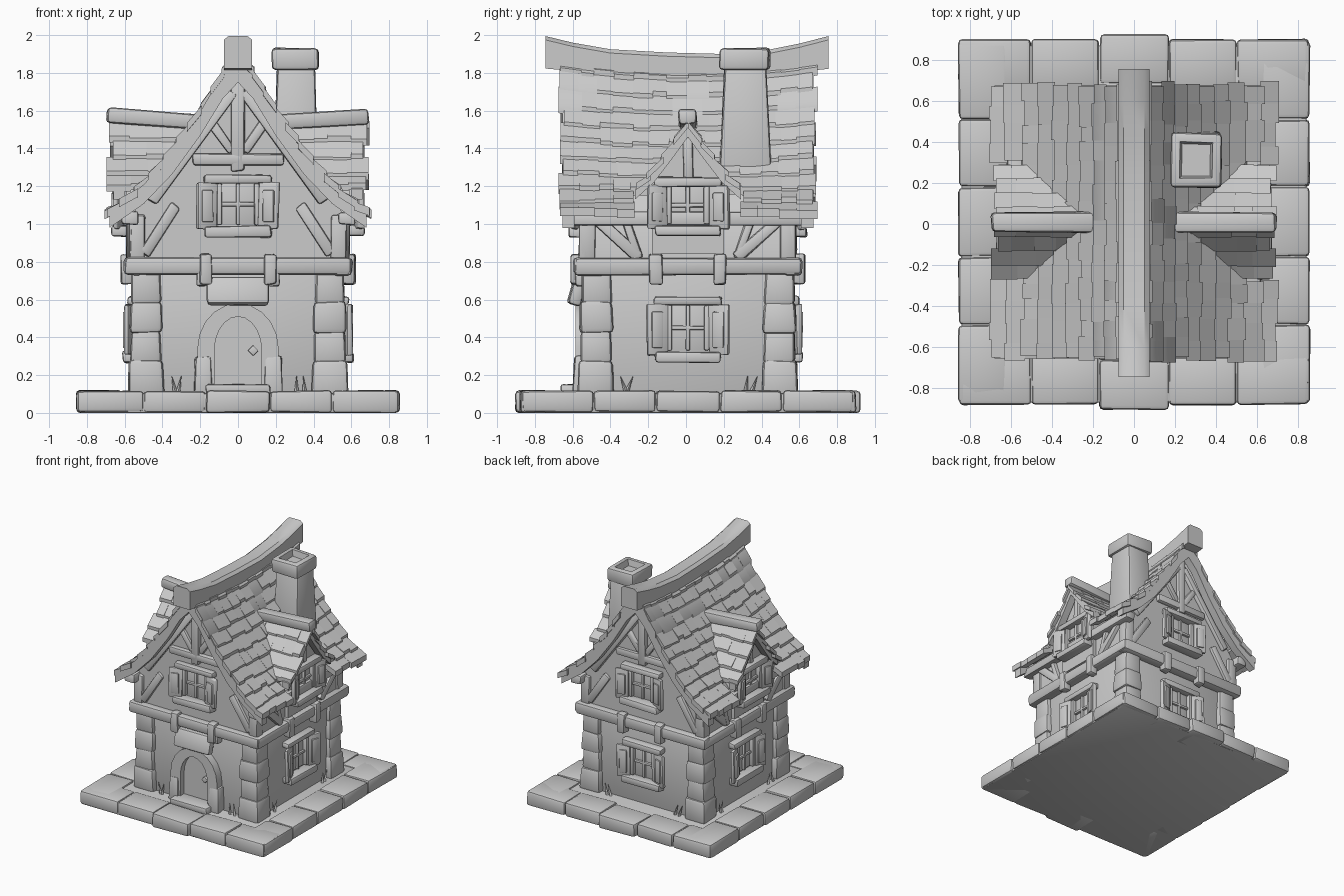
import bpy, bmesh, math, random
from mathutils import Matrix, Vector, Euler

if "Cube" in bpy.data.objects:
    bpy.data.objects.remove(bpy.data.objects["Cube"])

random.seed(4)
stone = bpy.data.materials.new("light grey")
stone.diffuse_color = (0.6, 0.6, 0.6, 1)
stone.use_nodes = True
stone.node_tree.nodes["Principled BSDF"].inputs["Base Color"].default_value = stone.diffuse_color


def frame(deg, y=0.01):
    """Local frame of one house side: x along the wall, -y outward, z up."""
    return Matrix.Translation((0, y, 0)) @ Matrix.Rotation(math.radians(deg), 4, 'Z')


FRONT, RIGHT, BACK, LEFT = (frame(a) for a in (0, 90, 180, 270))
SIDES = (FRONT, RIGHT, BACK, LEFT)


def finish(bm, name, M):
    bmesh.ops.recalc_face_normals(bm, faces=bm.faces)
    bm.transform(M)
    me = bpy.data.meshes.new(name)
    bm.to_mesh(me)
    bm.free()
    me.shade_smooth()
    me.set_sharp_from_angle(angle=math.radians(38))
    me.materials.append(stone)
    ob = bpy.data.objects.new(name, me)
    bpy.context.collection.objects.link(ob)
    return ob


def box(name, M, c, s, rot=(0, 0, 0), bev=0.014, jit=0.006, taper=1.0, recess=0):
    """Worn, rounded block, optionally tapered or hollowed on top."""
    bm = bmesh.new()
    bmesh.ops.create_cube(bm, size=1)
    for v in bm.verts:
        k = taper if v.co.z > 0 else 1
        v.co = Vector((v.co.x * s[0] * k, v.co.y * s[1] * k, v.co.z * s[2]))
        v.co += Vector([random.uniform(-jit, jit) for _ in range(3)])
    bmesh.ops.bevel(bm, geom=bm.edges[:], offset=min(bev, min(s) * 0.3), segments=2,
                    profile=0.5, affect='EDGES', clamp_overlap=True)
    if recess:
        bm.normal_update()
        top = max(bm.faces, key=lambda f: f.calc_center_median().z + f.calc_area())
        bmesh.ops.inset_individual(bm, faces=[top], thickness=recess, depth=0)
        bmesh.ops.inset_individual(bm, faces=[top], thickness=0.015, depth=-0.05)
    return finish(bm, name, M @ Matrix.Translation(c) @ Euler(rot).to_matrix().to_4x4())


def beam(name, M, p, q, out, w=0.06, depth=0.05):
    """Timber from p to q (x, z) lying on a wall face."""
    dx, dz = q[0] - p[0], q[1] - p[1]
    return box(name, M, ((p[0] + q[0]) / 2, -out, (p[1] + q[1]) / 2),
               (math.hypot(dx, dz), depth, w), (0, -math.atan2(dz, dx), 0))


def prism(name, M, pts, o0, o1):
    """Polygon in (x, z) extruded between two outward distances."""
    bm = bmesh.new()
    f = bm.faces.new([bm.verts.new((x, -o0, z)) for x, z in pts])
    ext = bmesh.ops.extrude_face_region(bm, geom=[f])
    for v in ext['geom']:
        if isinstance(v, bmesh.types.BMVert):
            v.co.y = -o1
    return finish(bm, name, M)


def mirrored(prof, drop_top, drop_end):
    """Full gable outline from a half profile, lowered towards the inside."""
    n = len(prof) - 1
    half = [(d, z - drop_top + (drop_top - drop_end) * i / n) for i, (d, z) in enumerate(prof)]
    return [(-d, z) for d, z in half[:0:-1]] + half


def at(prof, t):
    """Point at fraction t of the length of a profile."""
    seg = [math.dist(a, b) for a, b in zip(prof, prof[1:])]
    s = t * sum(seg)
    for i, L in enumerate(seg):
        if s <= L or i == len(seg) - 1:
            k = s / L
            return [prof[i][j] + (prof[i + 1][j] - prof[i][j]) * k for j in (0, 1)]
        s -= L


def shingles(name, M, prof, a0, a1, rows, width, thick, sag=0, gap=0):
    """Overlapping rows of uneven slabs along a roof slope."""
    bm = bmesh.new()
    quads = ((0, 1, 3, 2), (4, 6, 7, 5), (0, 4, 5, 1), (2, 3, 7, 6), (0, 2, 6, 4), (1, 5, 7, 3))
    n = round((a1 - a0) / width)
    for r in range(rows):
        cuts = [a0 + (a1 - a0) * i / n + random.uniform(-.018, .018) for i in range(n + 1)]
        for x0, x1 in zip(cuts, cuts[1:]):
            du, zu = at(prof, r / rows)
            dl, zl = at(prof, min((r + 1.2) / rows, 1) + random.uniform(-.015, .01))
            if gap and abs(x0 + x1) / 2 < gap and dl > 0.55:
                continue
            lift = random.uniform(.012, .026)
            vs = []
            for d, z in ((du, zu - .006), (dl, zl + lift)):
                for x in (x0, x1):
                    for t in (0, thick):
                        rise = sag * (x / 0.68) ** 2 * max(0, 1 - d / 0.6)
                        vs.append(bm.verts.new((x, -d, z + rise - t)))
            for q in quads:
                bm.faces.new([vs[i] for i in q])
    return finish(bm, name, M)


def window(M, out, z, hh=0.11):
    """Four-pane window with shutters, sill and lintel."""
    box("window_pane", M, (0, -out, z), (.2, .012, 2 * hh), jit=0, bev=.002)
    box("window_mullion", M, (0, -out - .01, z), (.022, .03, 2 * hh), jit=.002)
    box("window_crossbar", M, (0, -out - .01, z), (.2, .028, .022), jit=.002)
    for s in (-1, 1):
        box("window_jamb", M, (s * .1, -out - .015, z), (.03, .05, 2 * hh), jit=.003)
        box("shutter", M, (s * .165, -out - .045, z - .01), (.11, .032, 2 * hh + .03), (0, 0, -s * .3))
        box("shutter_panel", M, (s * .162, -out - .062, z - .01), (.06, .02, 2 * hh - .05), (0, 0, -s * .3), jit=.002)
    box("window_sill", M, (0, -out - .035, z - hh - .035), (.35, .09, .06))
    box("window_lintel", M, (0, -out - .025, z + hh + .025), (.36, .07, .05))


# Base: ground slab with a rim of worn paving
box("ground_slab", FRONT, (0, -.01, .052), (1.68, 1.74, .104), bev=.01, jit=0)
for M, ends, reach in ((FRONT, .855, .89), (BACK, .855, .89), (RIGHT, .88, .855), (LEFT, .88, .855)):
    cuts = (-ends, -.5, -.17, .17, .5, ends)
    for i, (a, b) in enumerate(zip(cuts, cuts[1:])):
        far = reach + (.025 if i == 2 and reach > .86 else 0)
        box("rim_stone", M, ((a + b) / 2, -far + .12, .06), (b - a - .004, .24, .115), jit=.004, bev=.02)

# Ground floor walls and corner stones
box("lower_walls", FRONT, (0, 0, .44), (1.06, 1.06, .7), bev=.01, jit=0)
for sx in (-1, 1):
    for sy in (-1, 1):
        z = .1
        for h, w in ((.17, .19), (.16, .165), (.15, .175), (.17, .16)):
            box("corner_stone", FRONT, (sx * .485, sy * .485, z + h / 2), (w, w, h + .02), bev=.025, taper=.94)
            z += h

# Upper storey and gables
ROOF = [(0, 1.85), (.08, 1.77), (.2, 1.58), (.35, 1.38), (.5, 1.21), (.7, 1.06)]
prism("upper_walls", FRONT, [(-.56, .76)] + [p for p in
      [(-.56, 1.05), (-.48, 1.16), (-.35, 1.32), (-.2, 1.52), (-.08, 1.71), (0, 1.8), (.08, 1.71),
       (.2, 1.52), (.35, 1.32), (.48, 1.16), (.56, 1.05)]] + [(.56, .76)], -.55, .55)
for M in SIDES:
    box("belt_beam", M, (0, -.555, .775), (1.2, .1, .09), bev=.022)
    for s in (-1, 1):
        beam("corner_post", M, (s * .53, .8), (s * .53, 1.05), .55, .08)
        beam("corbel", M, (s * .17, .68), (s * .17, .84), .585, .07, .07)
for M in (FRONT, BACK):
    for s in (-1, 1):
        beam("wall_brace", M, (s * .5, .84), (s * .33, 1.1), .55)
        beam("gable_brace", M, (s * .03, 1.38), (s * .15, 1.55), .55, .05)
        beam("gable_rafter", M, (s * .03, 1.7), (s * .46, 1.12), .56, .06)
    beam("collar_beam", M, (-.24, 1.34), (.24, 1.34), .56)
    beam("king_post", M, (0, 1.28), (0, 1.76), .56, .07)
for M in (RIGHT, LEFT):
    box("wall_plate", M, (0, -.575, 1.03), (1.27, .09, .07))
    for s in (-1, 1):
        beam("side_brace", M, (s * .26, .82), (s * .48, 1.02), .565)
        beam("side_strut", M, (s * .26, .82), (s * .33, 1.02), .565, .045)

# Main roof: shingles, barge boards and sagging ridge
for M in (RIGHT, LEFT):
    shingles("roof_shingles", M, ROOF, -.67, .67, 10, .095, .045, sag=.06, gap=.25)
ENDS = [(0, 1.92), (.08, 1.82), (.2, 1.61), (.35, 1.39), (.5, 1.22), (.68, 1.08)]
for M in (FRONT, BACK):
    prism("barge_board", M, mirrored(ENDS, .02, .01) + mirrored(ENDS, .17, .1)[::-1], .6, .665)
bm = bmesh.new()
rings = []
for y, z in ((-.745, 1.995), (-.6, 1.96), (-.4, 1.925), (-.1, 1.908), (.2, 1.9), (.45, 1.925), (.6, 1.955), (.755, 1.995)):
    h = .09 + .15 * max(0, abs(y) - .4)
    rings.append([bm.verts.new((x, y, z - dz)) for x, dz in
                  ((-.075, h + .03), (-.075, .02), (-.05, 0), (.05, 0), (.075, .02), (.075, h + .03))])
for a, b in zip(rings, rings[1:]):
    for i in range(6):
        bm.faces.new((a[i], a[i - 1], b[i - 1], b[i]))
bm.faces.new(rings[0])
bm.faces.new(rings[-1])
finish(bm, "ridge_beam", Matrix())

# Dormers on both sides
DORMER = [(0, 1.55), (.08, 1.43), (.18, 1.29), (.28, 1.19)]
for M, sx in ((RIGHT, 1), (LEFT, -1)):
    prism("dormer_walls", M, [(-.19, .84), (.19, .84), (.19, 1.22), (0, 1.49), (-.19, 1.22)], .2, .59)
    for F, f in ((FRONT, 1), (BACK, -1)):
        lo, hi = sorted((sx * f * .2, sx * f * .68))
        shingles("dormer_shingles", F, DORMER, lo, hi, 4, .1, .035)
    prism("dormer_barge", M, mirrored(DORMER, .005, .005) + mirrored(DORMER, .09, .06)[::-1], .6, .66)
    box("dormer_ridge", M, (0, -.435, 1.555), (.1, .52, .085), (-.07, 0, 0), bev=.02)
    beam("dormer_post", M, (0, 1.24), (0, 1.46), .595, .05, .04)
    window(M, .59, 1.1, .1)

# Remaining windows
window(FRONT, .55, 1.105)
window(BACK, .55, 1.105)
for M in (RIGHT, BACK, LEFT):
    window(M, .53, .45, .12)

# Chimney
box("chimney_stack", Matrix(), (.305, .315, 1.5), (.25, .29, .72), bev=.02, taper=.78)
box("chimney_cap", Matrix(), (.305, .31, 1.875), (.25, .265, .115), bev=.02, recess=.035)


# Arched door, canopy and step
def arch(r, spring, peak):
    return [(-r, .1)] + [(-r * math.cos(t * math.pi / 10), spring + (peak - spring) *
            math.sin(t * math.pi / 10)) for t in range(11)] + [(r, .1)]


prism("door", FRONT, arch(.14, .33, .52), .5, .545)
prism("door_frame", FRONT, arch(.215, .34, .58) + arch(.125, .33, .51)[::-1], .5, .595)
for s in (-1, 1):
    box("door_foot_stone", FRONT, (s * .185, -.56, .2), (.1, .1, .2), taper=.85)
    box("canopy_bracket", FRONT, (s * .19, -.56, .71), (.06, .08, .08))
box("door_canopy", FRONT, (0, -.585, .645), (.33, .07, .15), (-.25, 0, 0), bev=.02)
box("door_step", FRONT, (0, -.6, .12), (.34, .14, .06))
box("door_handle", FRONT, (.08, -.555, .33), (.04, .03, .04), (0, math.pi / 4, 0), bev=.004, jit=0)

# Grass tufts at the foot of the walls
for M in SIDES:
    for x in (-.34, -.31, .31, .35):
        bm = bmesh.new()
        bmesh.ops.create_cone(bm, cap_ends=True, segments=4, radius1=.014, radius2=.001, depth=.1)
        finish(bm, "grass_blade", M @ Matrix.Translation((x, -.56, .145)) @
               Matrix.Rotation(random.uniform(-.4, .4), 4, 'Y'))
